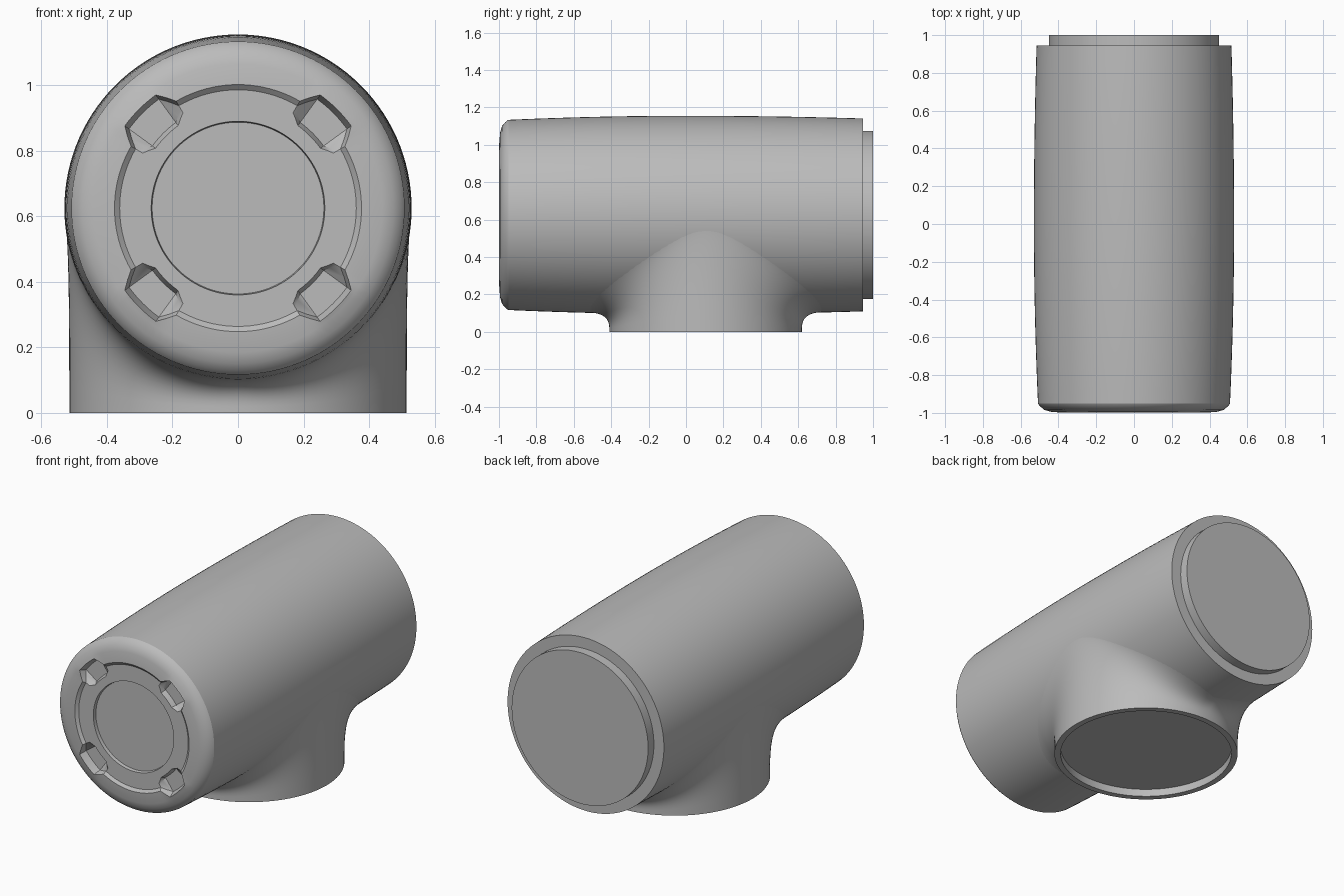
import bpy, bmesh, math
from math import sin, cos, asin, sqrt, radians, pi

if "Cube" in bpy.data.objects:
    bpy.data.objects.remove(bpy.data.objects["Cube"])

N = 120          # segments around every round part
AXIS_Z = 0.625   # height of the barrel axis
NECK_R, NECK_Y = 0.515, 0.105

grey = bpy.data.materials.new("grey_paint")
grey.use_nodes = True
colour = (0.5, 0.5, 0.5, 1)
grey.diffuse_color = colour
grey.node_tree.nodes["Principled BSDF"].inputs["Base Color"].default_value = colour


def loft(name, rings, cap_start=False, cap_end=False, angle=28):
    """Bridge rings of N points each into one skin."""
    bm = bmesh.new()
    loops = [[bm.verts.new(p) for p in ring] for ring in rings]
    for a, b in zip(loops, loops[1:]):
        for i in range(N):
            j = (i + 1) % N
            bm.faces.new((a[i], a[j], b[j], b[i]))
    if cap_start:
        bm.faces.new(loops[0])
    if cap_end:
        bm.faces.new(loops[-1])
    bmesh.ops.recalc_face_normals(bm, faces=bm.faces)
    mesh = bpy.data.meshes.new(name)
    bm.to_mesh(mesh)
    bm.free()
    mesh.materials.append(grey)
    obj = bpy.data.objects.new(name, mesh)
    bpy.context.collection.objects.link(obj)
    bpy.ops.object.select_all(action='DESELECT')
    obj.select_set(True)
    bpy.context.view_layer.objects.active = obj
    bpy.ops.object.shade_smooth_by_angle(angle=radians(angle))
    return obj


def ring_y(radius, y):
    """Ring about the barrel axis; radius and y may depend on the angle."""
    pts = []
    for i in range(N):
        a = 2 * pi * i / N
        r = radius(a) if callable(radius) else radius
        d = y(a) if callable(y) else y
        pts.append((r * cos(a), d, AXIS_Z + r * sin(a)))
    return pts


def barrel_radius(y):
    return 0.53 - (0.024 if y < 0 else 0.016) * abs(y) ** 2


def notch(a):
    """1 inside the four diagonal pockets, 0 elsewhere."""
    off = abs(math.degrees(a) % 90 - 45)
    return max(0, min(1, (15 - off) / 6))


# Barrel with domed front face, diagonal pockets, round recess and rear boss
FLOOR = -0.985
rim = lambda a: 0.377 + 0.05 * notch(a)
rim_low = lambda a: rim(a) - 0.016
inner = lambda a: 0.348 - 0.025 * notch(a)
inner_top = lambda a: inner(a) - 0.012
pocket = lambda a: FLOOR + 0.03 * notch(a)

rings = [ring_y(r, y) for r, y in (
    (0.25, -0.965), (0.262, -0.965), (0.265, FLOOR), (inner_top, FLOOR),
    (inner, pocket), (rim_low, pocket), (rim, -0.999),
    (0.44, -0.994), (0.475, -0.984), (0.495, -0.967), (0.504, -0.957))]
steps = 24
for k in range(steps + 1):
    y = -0.95 + 1.895 * k / steps
    rings.append(ring_y(barrel_radius(y), y))
rings += [ring_y(0.45, 0.945), ring_y(0.45, 1.0)]
loft("barrel", rings, True, True)


# Neck that flares into the underside of the barrel
def on_barrel(phi, y):
    r = barrel_radius(y) - 0.001
    return (r * sin(phi), y, AXIS_Z - r * cos(phi))


columns = []
for i in range(N):
    a = 2 * pi * i / N
    x, y = NECK_R * cos(a), NECK_Y + NECK_R * sin(a)
    phi = asin(x / barrel_radius(y)) if abs(x) < barrel_radius(y) else math.copysign(pi / 2, x)
    flare = 0.1 + 0.11 * abs(sin(2 * a))
    join = on_barrel(phi, y)
    end = on_barrel(phi * 1.1, NECK_Y + (NECK_R + flare) * sin(a))
    start = (x, y, 0.2 * join[2])
    column = [(x, y, 0)]
    for k in range(13):
        t = k / 12
        column.append(tuple((1 - t) ** 2 * s + 2 * t * (1 - t) * m + t * t * e
                            for s, m, e in zip(start, (x, y, join[2]), end)))
    columns.append(column)


def ring_z(r, z):
    return [(r * cos(2 * pi * i / N), NECK_Y + r * sin(2 * pi * i / N), z) for i in range(N)]


# Recessed opening under the neck, then the outer skin
neck_rings = [ring_z(0.48, 0.045), ring_z(0.48, 0)] + [list(r) for r in zip(*columns)]
loft("neck", neck_rings, cap_start=True, angle=40)
